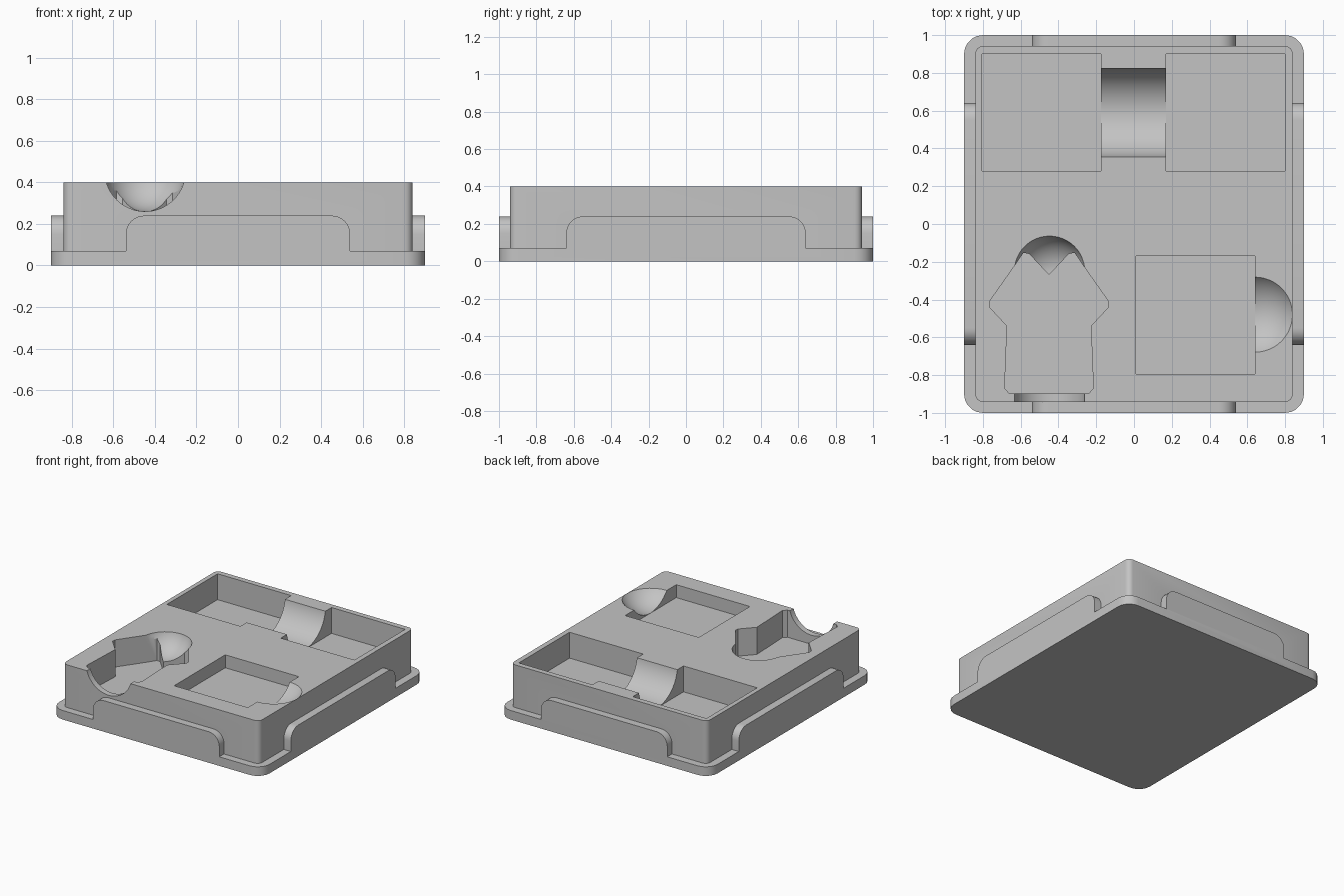
import bpy, bmesh
from math import sin, cos, pi, radians
from mathutils import Matrix, Vector

cube = bpy.data.objects.get("Cube")
if cube:
    bpy.data.objects.remove(cube, do_unlink=True)

grey = bpy.data.materials.new("plain_grey")
GREY = (0.55, 0.55, 0.55, 1)
grey.use_nodes = True
grey.diffuse_color = GREY
grey.node_tree.nodes["Principled BSDF"].inputs["Base Color"].default_value = GREY


def link(name, bm):
    bmesh.ops.recalc_face_normals(bm, faces=bm.faces)
    mesh = bpy.data.meshes.new(name)
    bm.to_mesh(mesh)
    bm.free()
    obj = bpy.data.objects.new(name, mesh)
    mesh.materials.append(grey)
    bpy.context.collection.objects.link(obj)
    return obj


def prism(name, outline, low, high, matrix=Matrix()):
    """Extrude a 2D outline from low to high, then place it."""
    bm = bmesh.new()
    face = bm.faces.new([bm.verts.new((x, y, low)) for x, y in outline])
    grown = bmesh.ops.extrude_face_region(bm, geom=[face])["geom"]
    top = [v for v in grown if isinstance(v, bmesh.types.BMVert)]
    bmesh.ops.translate(bm, verts=top, vec=(0, 0, high - low))
    bm.transform(matrix)
    return link(name, bm)


def arc(cx, cy, r, start, steps):
    angles = [radians(start + 90 * i / steps) for i in range(steps + 1)]
    return [(cx + r * cos(a), cy + r * sin(a)) for a in angles]


def rounded(hx, hy, r, steps):
    corners = ((1, 1, 0), (-1, 1, 90), (-1, -1, 180), (1, -1, 270))
    return [p for sx, sy, a in corners
            for p in arc(sx * (hx - r), sy * (hy - r), r, a, steps)]


def box(name, x0, x1, y0, y1, z0):
    return prism(name, [(x0, y0), (x1, y0), (x1, y1), (x0, y1)], z0, 0.6)


def cylinder(name, start, end, r):
    start, end = Vector(start), Vector(end)
    turn = (end - start).to_track_quat("Z", "Y").to_matrix().to_4x4()
    circle = [(r * cos(i * pi / 32), r * sin(i * pi / 32)) for i in range(64)]
    return prism(name, circle, 0, (end - start).length,
                 Matrix.Translation(start) @ turn)


def ball(name, centre, r):
    bm = bmesh.new()
    bmesh.ops.create_uvsphere(bm, u_segments=48, v_segments=32, radius=r,
                              matrix=Matrix.Translation(centre))
    return link(name, bm)


def combine(target, tool, operation):
    tool.hide_render = True
    mod = target.modifiers.new(tool.name, "BOOLEAN")
    mod.operation, mod.solver, mod.object = operation, "EXACT", tool
    bpy.context.view_layer.objects.active = target
    bpy.ops.object.modifier_apply(modifier=mod.name)
    bpy.data.objects.remove(tool, do_unlink=True)


# Body block and base plate
tray = prism("tray_body", rounded(0.84, 0.942, 0.04, 4), 0.02, 0.4)
combine(tray, prism("base_plate", rounded(0.9, 1, 0.1, 5), 0, 0.07), "UNION")


# Raised tabs along each side, flush with the base plate rim
def tab_outline(half):
    r = 0.09
    return ([(-half, 0.03), (half, 0.03)] + arc(half - r, 0.24 - r, r, 0, 8)
            + arc(r - half, 0.24 - r, r, 90, 8))


upright = Matrix.Rotation(pi / 2, 4, "X")
for name, half, reach, turn in (("front_tab", 0.54, 1, 0), ("back_tab", 0.54, 1, pi),
                                ("left_tab", 0.64, 0.9, pi / 2),
                                ("right_tab", 0.64, 0.9, -pi / 2)):
    place = Matrix.Rotation(turn, 4, "Z") @ upright
    combine(tray, prism(name, tab_outline(half), reach - 0.1, reach, place), "UNION")

# Shirt shaped pocket: half outline mirrored about its centre line
half_shirt = [(0, -0.27), (0.105, -0.158), (0.135, -0.152), (0.195, -0.24),
              (0.315, -0.41), (0.315, -0.44), (0.222, -0.54), (0.235, -0.87),
              (0.21, -0.897)]
shirt = ([(x - 0.45, y) for x, y in half_shirt]
         + [(-x - 0.45, y) for x, y in reversed(half_shirt[1:])])

cutters = [
    # Twin back pockets joined by a round trough
    box("back_right_pocket", -0.805, -0.175, 0.28, 0.9, 0.2),
    box("back_left_pocket", 0.17, 0.8, 0.28, 0.9, 0.2),
    cylinder("trough", (-0.2, 0.59, 0.439), (0.2, 0.59, 0.439), 0.238),
    # Shallow front pocket with a thumb scoop
    box("front_pocket", 0.01, 0.64, -0.795, -0.17, 0.3),
    ball("thumb_scoop", (0.64, -0.48, 0.551), 0.25),
    # Shirt pocket with neck scoop and open front notch
    prism("shirt_pocket", shirt, 0.19, 0.6),
    ball("neck_scoop", (-0.447, -0.25, 0.454), 0.194),
    cylinder("front_notch", (-0.447, -0.6, 0.454), (-0.447, -1.2, 0.454), 0.194),
]
for cutter in cutters:
    combine(tray, cutter, "DIFFERENCE")

tray.name = "tray"
bpy.ops.object.select_all(action="DESELECT")
tray.select_set(True)
bpy.context.view_layer.objects.active = tray
bpy.ops.object.shade_smooth_by_angle(angle=radians(28))
